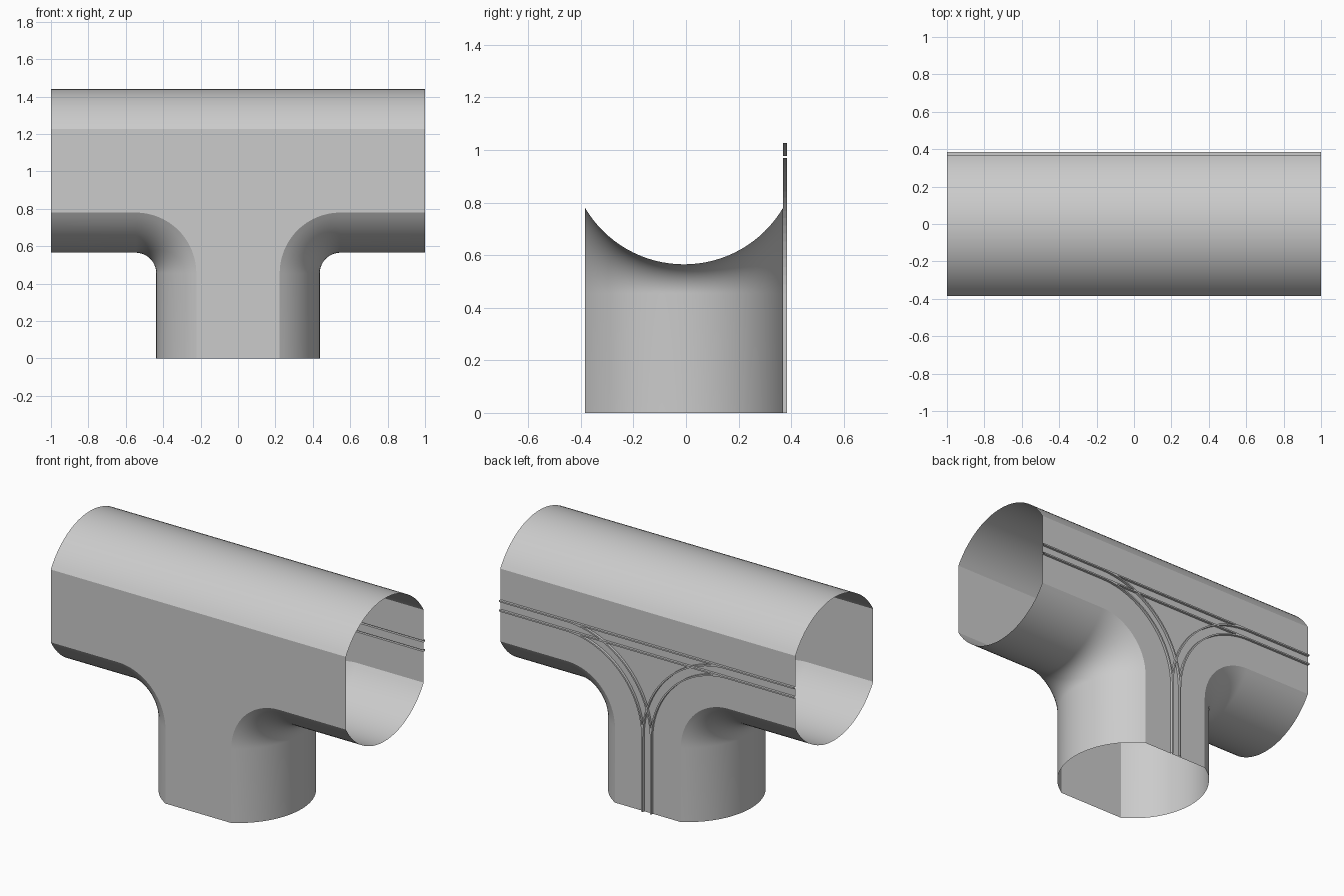
import bpy, bmesh, math
from mathutils import Vector
from mathutils.geometry import delaunay_2d_cdt

cube = bpy.data.objects.get("Cube")
if cube:
    bpy.data.objects.remove(cube, do_unlink=True)

R = 0.4375              # bore radius
AXIS_Z = 1.0025         # height of the main bore axis
BEND = 0.5475           # bend radius of the junction centre line
BEND_Z = AXIS_Z - BEND
Y0 = -0.0075            # bore centre in depth
HALF_Y = 0.3765         # flat walls cut the bore here
FLAT = math.sqrt(R * R - HALF_Y * HALF_Y)
GAUGE, RAIL_W, RAIL_H = 0.029, 0.009, 0.015
SIDES, STEPS = 32, 24

grey = bpy.data.materials.new("plain_grey")
grey.use_nodes = True
colour = (0.6, 0.6, 0.6, 1)
grey.diffuse_color = colour
grey.node_tree.nodes["Principled BSDF"].inputs["Base Color"].default_value = colour


def finish(name, bm, smooth=False):
    mesh = bpy.data.meshes.new(name)
    for f in bm.faces:
        f.smooth = smooth
    bm.to_mesh(mesh)
    bm.free()
    mesh.materials.append(grey)
    obj = bpy.data.objects.new(name, mesh)
    bpy.context.collection.objects.link(obj)
    return obj


def bend(d, s):
    """Path at distance d from the centre line, from branch mouth to main mouth."""
    r = BEND - d
    pts = [(s * d, 0)]
    for i in range(STEPS + 1):
        t = math.pi / 2 * i / STEPS
        pts.append((s * (BEND - r * math.cos(t)), BEND_Z + r * math.sin(t)))
    return pts + [(s, AXIS_Z - d)]


def curved_skin(name, path, flip):
    """Sweep the curved part of the bore section along a path."""
    bm = bmesh.new()
    limit = math.asin(HALF_Y / R)
    rows = []
    for j in range(SIDES + 1):
        a = limit * (2 * j / SIDES - 1)
        y = Y0 + R * math.sin(a)
        rows.append([bm.verts.new((x, y, z)) for x, z in path(R * math.cos(a))])
    for lo, hi in zip(rows, rows[1:]):
        for i in range(len(lo) - 1):
            f = bm.faces.new((lo[i], lo[i + 1], hi[i + 1], hi[i]))
            if flip:
                f.normal_flip()
    finish(name, bm, True)


# Curved roof and the two bent lower skins
curved_skin("roof", lambda d: [(-1, AXIS_Z + d), (1, AXIS_Z + d)], False)
curved_skin("left_bend", lambda d: bend(d, 1), True)
curved_skin("right_bend", lambda d: bend(d, -1), False)

# Flat T-shaped front wall
outline = bend(FLAT, 1) + [(1, AXIS_Z + FLAT), (-1, AXIS_Z + FLAT)] + bend(FLAT, -1)[::-1]
bm = bmesh.new()
front = bm.faces.new([bm.verts.new((x, Y0 - HALF_Y, z)) for x, z in outline])
front.normal_update()
if front.normal.y > 0:
    front.normal_flip()
finish("front_wall", bm)

# Back wall: outline divided by the edges of every rail
points = [Vector(p) for p in outline]
edges = []


def add_line(pts):
    start = len(points)
    points.extend(Vector(p) for p in pts)
    edges.extend((i, i + 1) for i in range(start, len(points) - 1))


rail_edges = [g + w for g in (-GAUGE, GAUGE) for w in (-RAIL_W / 2, RAIL_W / 2)]
for d in rail_edges:
    add_line([(-1, AXIS_Z + d), (1, AXIS_Z + d)])
    for s in (-1, 1):
        add_line(bend(d, s))


def on_rail(x, z):
    def hit(d):
        return abs(abs(d) - GAUGE) < RAIL_W / 2
    if hit(z - AXIS_Z) or (z < BEND_Z and hit(x)):
        return True
    return z > BEND_Z and any(
        s * x < BEND and hit(BEND - math.hypot(BEND - s * x, z - BEND_Z)) for s in (-1, 1))


wall = delaunay_2d_cdt(points, edges, [list(range(len(outline)))], 1, 1e-5)
bm = bmesh.new()
verts = [bm.verts.new((p.x, Y0 + HALF_Y, p.y)) for p in wall[0]]
for tri in wall[2]:
    bm.faces.new([verts[i] for i in tri])
bm.normal_update()
for f in bm.faces:
    if f.normal.y < 0:
        f.normal_flip()

# Rails: hollow channels pressed outwards, open at the mouths
rails = []
for f in bm.faces:
    c = f.calc_center_median()
    if on_rail(c.x, c.z):
        rails.append(f)
out = bmesh.ops.extrude_face_region(bm, geom=rails)
raised = [v for v in out["geom"] if isinstance(v, bmesh.types.BMVert)]
bmesh.ops.translate(bm, verts=raised, vec=(0, RAIL_H, 0))
old = [f for f in rails if f.is_valid]
if old:
    bmesh.ops.delete(bm, geom=old, context="FACES_ONLY")
caps = [f for f in bm.faces
        if all(abs(abs(v.co.x) - 1) < 1e-4 for v in f.verts)
        or all(v.co.z < 1e-4 for v in f.verts)]
bmesh.ops.delete(bm, geom=caps, context="FACES_ONLY")
finish("back_wall_with_rails", bm)
